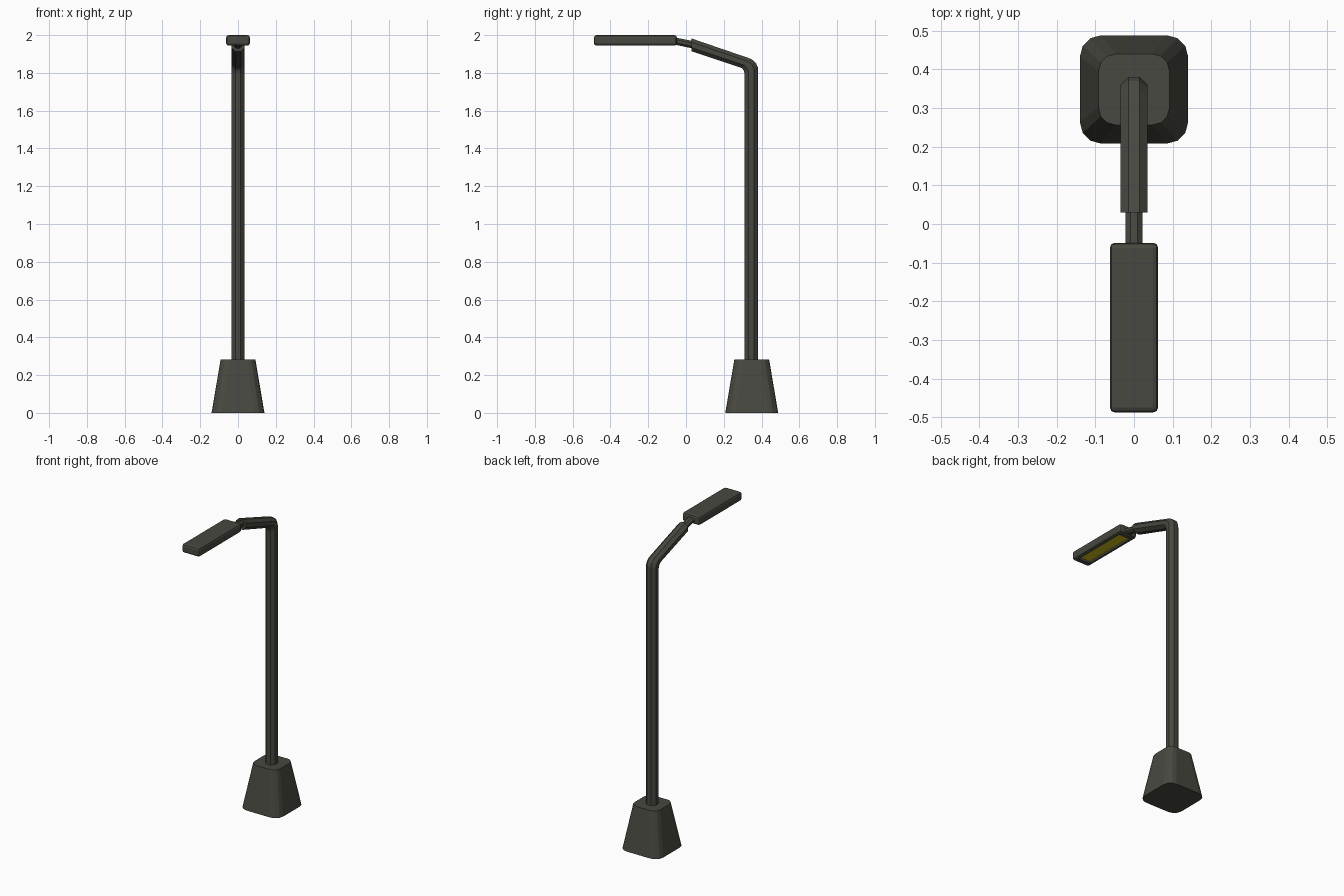
import bpy, bmesh, math
from mathutils import Vector

cube = bpy.data.objects.get("Cube")
if cube:
    bpy.data.objects.remove(cube)


def material(name, rgb):
    m = bpy.data.materials.new(name)
    m.use_nodes = True
    m.diffuse_color = (*rgb, 1)
    m.node_tree.nodes["Principled BSDF"].inputs["Base Color"].default_value = (*rgb, 1)
    return m


DARK = material("dark grey metal", (0.065, 0.065, 0.052))
YELLOW = material("lamp yellow", (0.62, 0.5, 0.01))


def finish(name, bm, *mats):
    bmesh.ops.recalc_face_normals(bm, faces=bm.faces)
    mesh = bpy.data.meshes.new(name)
    bm.to_mesh(mesh)
    bm.free()
    for m in mats:
        mesh.materials.append(m)
    obj = bpy.data.objects.new(name, mesh)
    bpy.context.collection.objects.link(obj)
    return obj


def loft(name, loops):
    """Skin a list of equal point loops and cap both ends."""
    bm = bmesh.new()
    rings = [[bm.verts.new(p) for p in loop] for loop in loops]
    n = len(rings[0])
    for a, b in zip(rings, rings[1:]):
        for i in range(n):
            j = (i + 1) % n
            bm.faces.new((a[i], a[j], b[j], b[i]))
    bm.faces.new(rings[0])
    bm.faces.new(rings[-1])
    return finish(name, bm, DARK)


def rounded_square(half, radius, cy, z, steps=3):
    pts = []
    for q in range(4):
        mid = math.radians(45 + 90 * q)
        cx = math.copysign(half - radius, math.cos(mid))
        oy = math.copysign(half - radius, math.sin(mid))
        for s in range(steps + 1):
            a = math.radians(90 * q + 90 * s / steps)
            pts.append((cx + radius * math.cos(a), cy + oy + radius * math.sin(a), z))
    return pts


def octagon(outer, inner, half_width):
    """Octagonal ring spanning two (y, z) points on the centre plane."""
    o, i = Vector((0, *outer)), Vector((0, *inner))
    pts = []
    for k in range(8):
        a = math.radians(22.5 + 45 * k)
        s = 1 / math.cos(math.radians(22.5))
        p = (o + i) / 2 + (o - i) / 2 * math.cos(a) * s
        p.x = half_width * math.sin(a) * s
        pts.append(p)
    return pts


# Tapered foot
loft("base", [rounded_square(0.14, 0.055, 0.348, 0),
              rounded_square(0.092, 0.045, 0.348, 0.283)])

# Upright bending into the sloping arm
bend = [((0.38, 0.27), (0.31, 0.27)),
        ((0.38, 1.83), (0.31, 1.795)),
        ((0.37, 1.853), (0.306, 1.812)),
        ((0.345, 1.874), (0.296, 1.826)),
        ((0.03, 1.982), (0.03, 1.914))]
loft("pole_and_arm", [octagon(o, i, 0.035) for o, i in bend])

# Thin connector between arm and lamp
loft("connector", [octagon((0.05, 1.966), (0.05, 1.926), 0.022),
                   octagon((-0.07, 1.99), (-0.07, 1.952), 0.022)])

# Lamp head: rounded box with a recessed glowing panel underneath
bm = bmesh.new()
bmesh.ops.create_cube(bm, size=1)
for v in bm.verts:
    v.co = (v.co.x * 0.125, v.co.y * 0.439 - 0.268, v.co.z * 0.056 + 1.972)
bmesh.ops.bevel(bm, geom=bm.edges[:], offset=0.013, segments=2,
                profile=0.5, affect='EDGES')
bm.normal_update()
under = min(bm.faces, key=lambda f: f.calc_center_median().z)
bmesh.ops.inset_region(bm, faces=[under], thickness=0.012)
for v in under.verts:
    v.co.y += math.copysign(0.015, -0.268 - v.co.y)
bmesh.ops.inset_region(bm, faces=[under], thickness=0.001, depth=-0.012)
under.material_index = 1
finish("lamp_head", bm, DARK, YELLOW)
